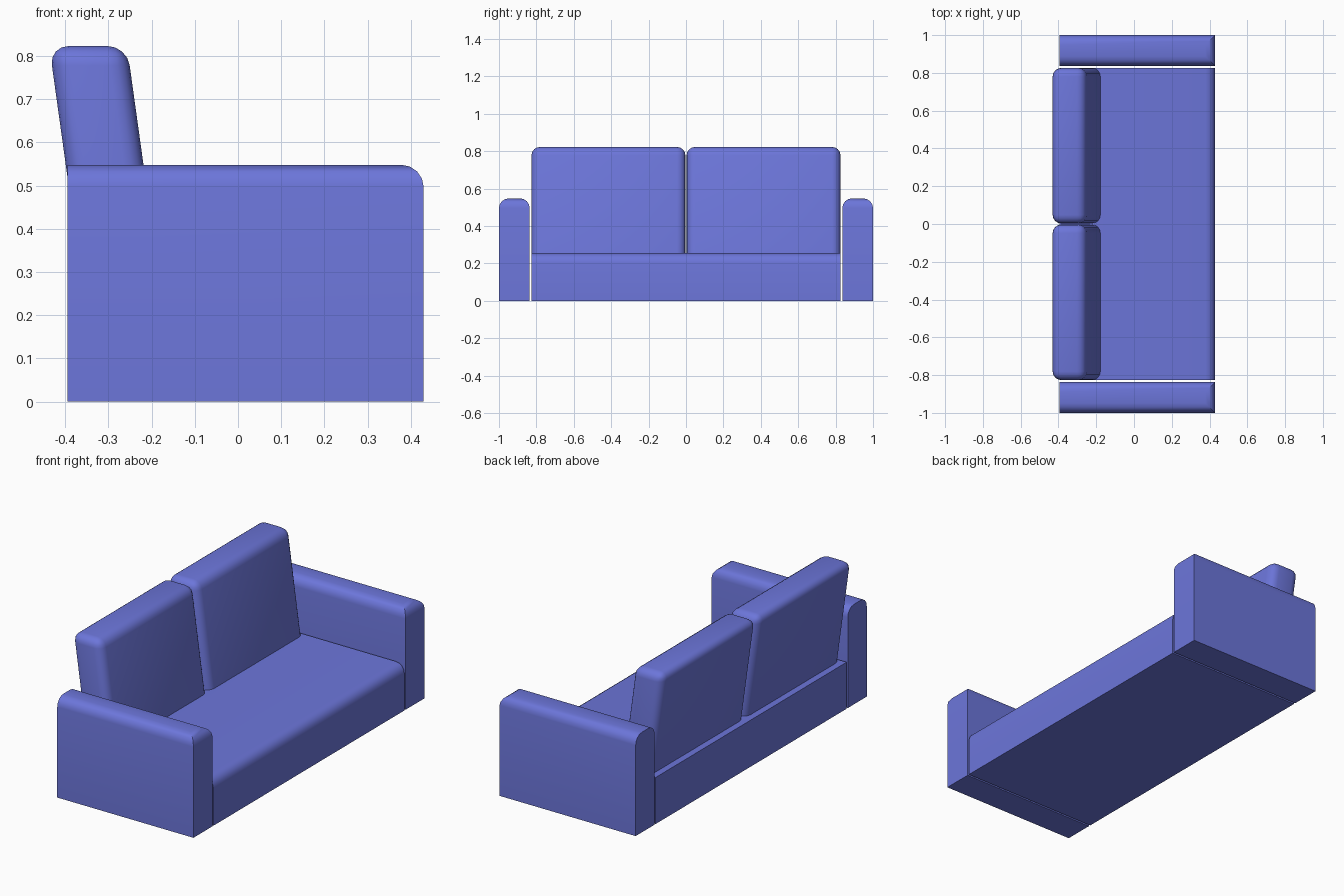
import bpy, bmesh

if "Cube" in bpy.data.objects:
    bpy.data.objects.remove(bpy.data.objects["Cube"])

fabric = bpy.data.materials.new("blue_fabric")
fabric.diffuse_color = (0.15, 0.18, 0.70, 1)
fabric.use_nodes = True
fabric.node_tree.nodes["Principled BSDF"].inputs["Base Color"].default_value = fabric.diffuse_color


def block(name, y0, y1, z0, z1, x_bottom, x_top, radius, rounded):
    """Box whose x range may shift from bottom to top; edges chosen by rounded() get bevelled."""
    bm = bmesh.new()
    bmesh.ops.create_cube(bm, size=1)
    for v in bm.verts:
        xs = x_top if v.co.z > 0 else x_bottom
        v.co = (xs[v.co.x > 0], (y0, y1)[v.co.y > 0], (z0, z1)[v.co.z > 0])
    edges = [e for e in bm.edges if rounded(*e.verts)]
    bmesh.ops.bevel(bm, geom=edges, offset=radius, segments=4, profile=0.5,
                    affect='EDGES', clamp_overlap=True)
    bmesh.ops.recalc_face_normals(bm, faces=bm.faces)
    mesh = bpy.data.meshes.new(name)
    bm.to_mesh(mesh)
    bm.free()
    obj = bpy.data.objects.new(name, mesh)
    bpy.context.collection.objects.link(obj)
    mesh.materials.append(fabric)
    bpy.ops.object.select_all(action='DESELECT')
    obj.select_set(True)
    bpy.context.view_layer.objects.active = obj
    bpy.ops.object.shade_smooth_by_angle(angle=0.6)
    return obj


BACK, FRONT = -0.395, 0.43
ARM_TOP, SEAT_TOP, CUSHION_TOP = 0.548, 0.255, 0.823


def arm_edges(a, b):
    # top edges, except the one at the rear
    return min(a.co.z, b.co.z) > 0.5 and max(a.co.x, b.co.x) > 0


def seat_edges(a, b):
    # front top edge only
    return min(a.co.z, b.co.z) > 0.2 and min(a.co.x, b.co.x) > 0


def cushion_edges(a, b):
    # everything but the bottom edges
    return max(a.co.z, b.co.z) > 0.5


for side, s in (("left", -1), ("right", 1)):
    def span(inner, outer):
        return sorted((s * inner, s * outer))

    # armrest
    block(f"arm_{side}", *span(0.836, 1.0), 0, ARM_TOP,
          (BACK, FRONT), (BACK, FRONT), 0.052, arm_edges)
    # half of the seat base
    block(f"seat_{side}", *span(0.0, 0.826), 0, SEAT_TOP,
          (BACK, FRONT), (BACK, FRONT), 0.052, seat_edges)
    # leaning back cushion
    block(f"back_cushion_{side}", *span(0.003, 0.826), SEAT_TOP, CUSHION_TOP,
          (-0.358, -0.178), (-0.437, -0.257), 0.045, cushion_edges)
